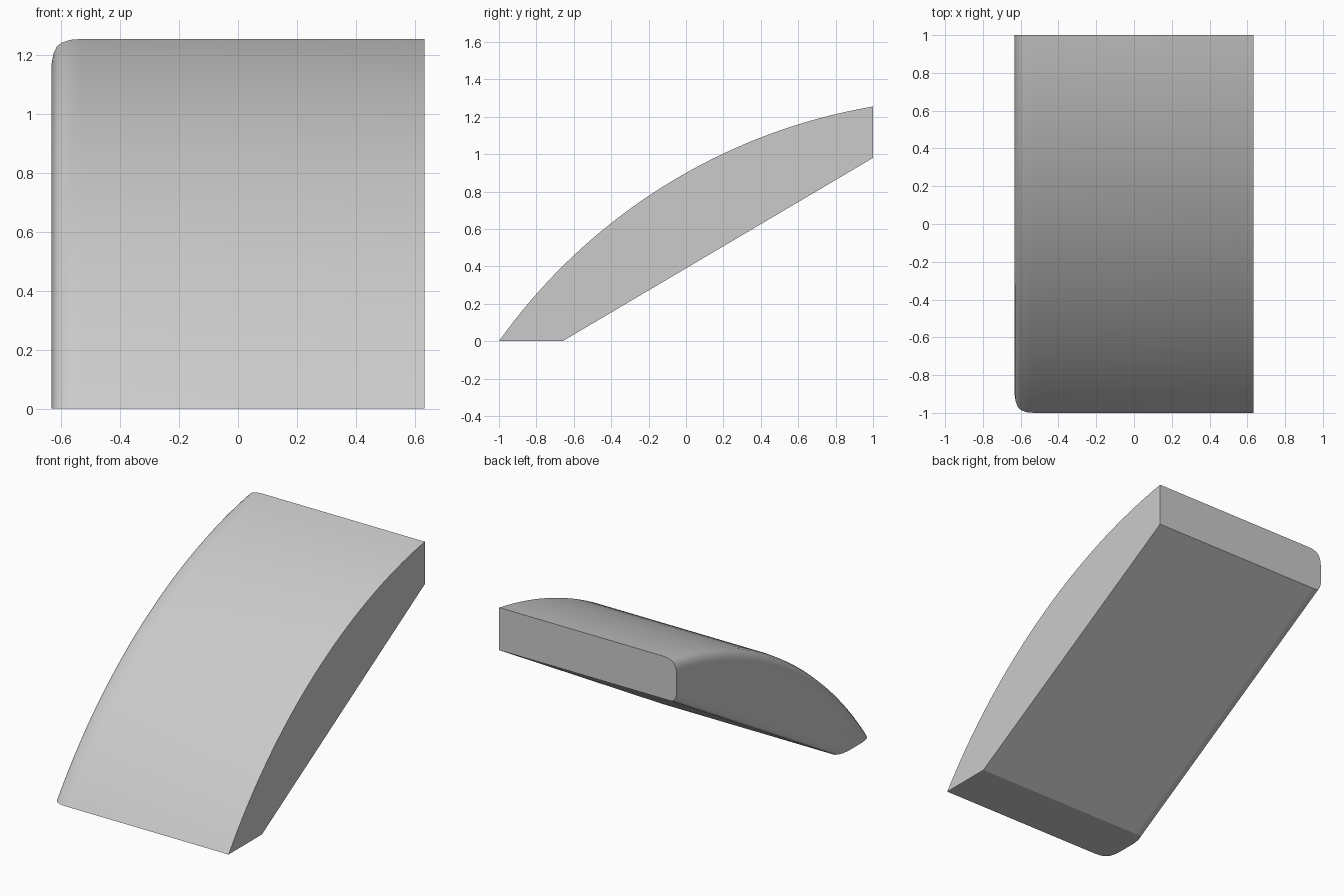
import bpy, bmesh, math

if "Cube" in bpy.data.objects:
    bpy.data.objects.remove(bpy.data.objects["Cube"])

HALF = 0.633                      # half width in x
CY, CZ = 1.519, -1.794            # centre of the curved top in the yz plane
R = math.hypot(1 + CY, CZ)
SLOPE = 0.98 / 1.66               # underside rises from (-0.66, 0) to (1, 0.98)
N = 32                            # arc segments


def section(x, top, bottom):
    """Side profile at x, with top arc and sloped underside pulled inwards."""
    r = R - top
    y0 = CY - math.sqrt(r * r - CZ * CZ)
    a0 = math.atan2(-CZ, y0 - CY)
    a1 = math.acos((1 - CY) / r)
    lift = bottom * math.hypot(1, SLOPE)
    pts = [(x, -0.66 - lift / SLOPE, 0), (x, 1, 0.98 + lift)]
    for i in range(N + 1):
        a = a1 + (a0 - a1) * i / N
        pts.append((x, CY + r * math.cos(a), CZ + r * math.sin(a)))
    return pts


# Cross-sections: x, inset of arc, inset of underside (rounded left rim)
layers = [(-HALF, 0.085, 0.05), (-0.627, 0.05, 0.025), (-0.615, 0.025, 0.008),
          (-0.598, 0.012, 0), (-0.57, 0.003, 0), (-0.53, 0, 0), (HALF, 0, 0)]

bm = bmesh.new()
rings = [[bm.verts.new(p) for p in section(*layer)] for layer in layers]
for a, b in zip(rings, rings[1:]):
    for i in range(len(a)):
        j = (i + 1) % len(a)
        bm.faces.new((a[i], a[j], b[j], b[i]))
bm.faces.new(rings[0])
bm.faces.new(rings[-1])
bmesh.ops.recalc_face_normals(bm, faces=bm.faces)

mesh = bpy.data.meshes.new("curved_wedge")
bm.to_mesh(mesh)
bm.free()
wedge = bpy.data.objects.new("curved_wedge", mesh)
bpy.context.collection.objects.link(wedge)
bpy.context.view_layer.objects.active = wedge
wedge.select_set(True)
bpy.ops.object.shade_smooth_by_angle(angle=math.radians(28))
